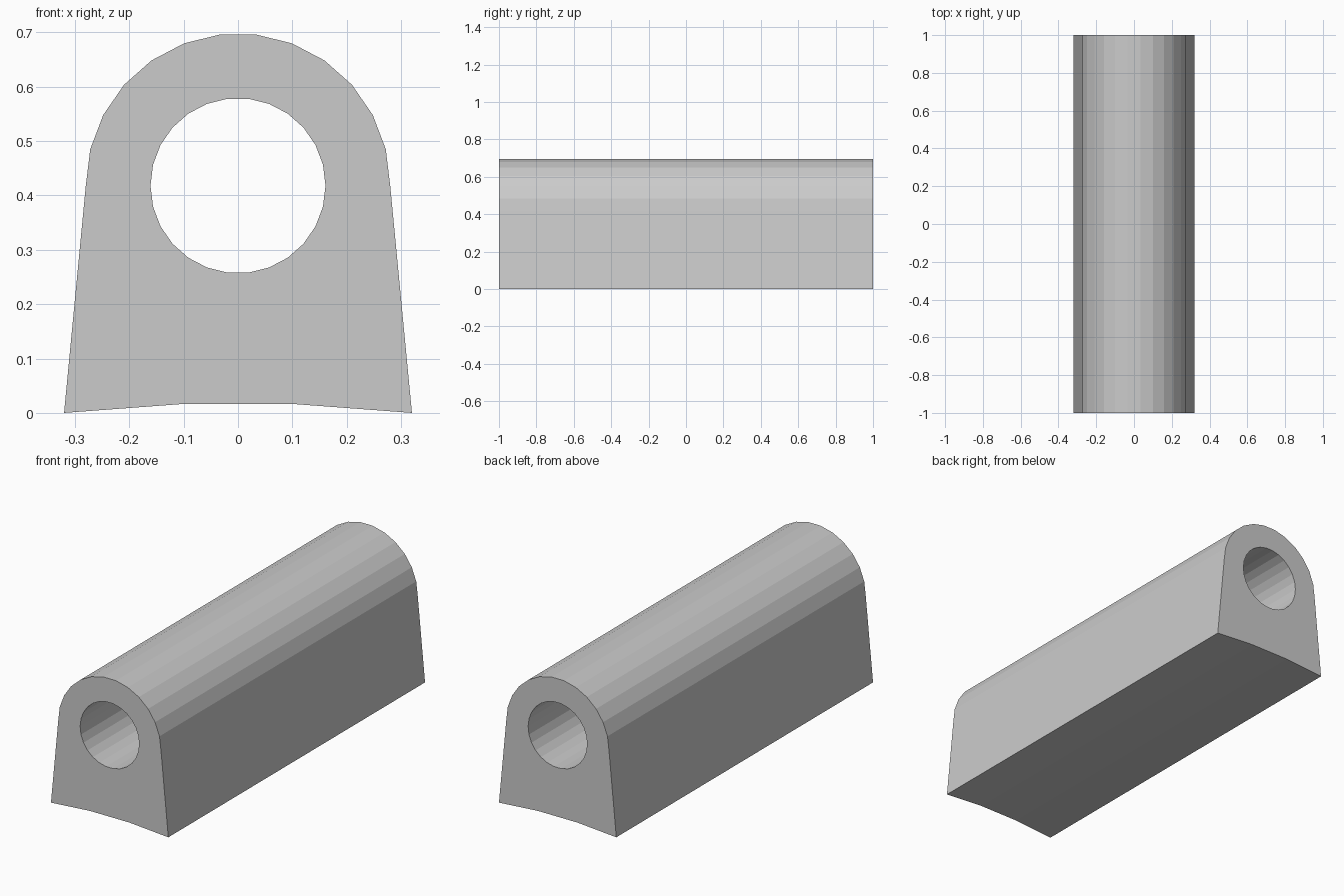
import bpy, bmesh
from math import sin, cos, tau

if "Cube" in bpy.data.objects:
    bpy.data.objects.remove(bpy.data.objects["Cube"])

SIDES = 26
CENTRE_Z = 0.418
HALF_LENGTH = 1.0


def arc(radius, first, last):
    """Points on the shared 26-sided circle, from step first to step last."""
    return [(radius * cos(tau * i / SIDES), CENTRE_Z + radius * sin(tau * i / SIDES))
            for i in range(first, last + 1)]


def add_loop(bm, points):
    verts = [bm.verts.new((x, -HALF_LENGTH, z)) for x, z in points]
    return [bm.edges.new((v, verts[(i + 1) % len(verts)])) for i, v in enumerate(verts)]


bm = bmesh.new()

# Outer section: round top, tapered sides, slightly hollow underside
outer = arc(0.28, 0, SIDES // 2) + [(-0.32, 0), (-0.107, 0.016), (0.107, 0.016), (0.32, 0)]
edges = add_loop(bm, outer)

# Round bore
edges += add_loop(bm, arc(0.161, 0, SIDES - 1))

# Fill the section around the bore and extrude it along the length
bmesh.ops.triangle_fill(bm, edges=edges, use_beauty=True)
result = bmesh.ops.extrude_face_region(bm, geom=bm.faces[:], use_keep_orig=True)
moved = [g for g in result["geom"] if isinstance(g, bmesh.types.BMVert)]
bmesh.ops.translate(bm, verts=moved, vec=(0, 2 * HALF_LENGTH, 0))
bmesh.ops.recalc_face_normals(bm, faces=bm.faces[:])

mesh = bpy.data.meshes.new("bored_rail")
bm.to_mesh(mesh)
bm.free()
rail = bpy.data.objects.new("bored_rail", mesh)
bpy.context.collection.objects.link(rail)
